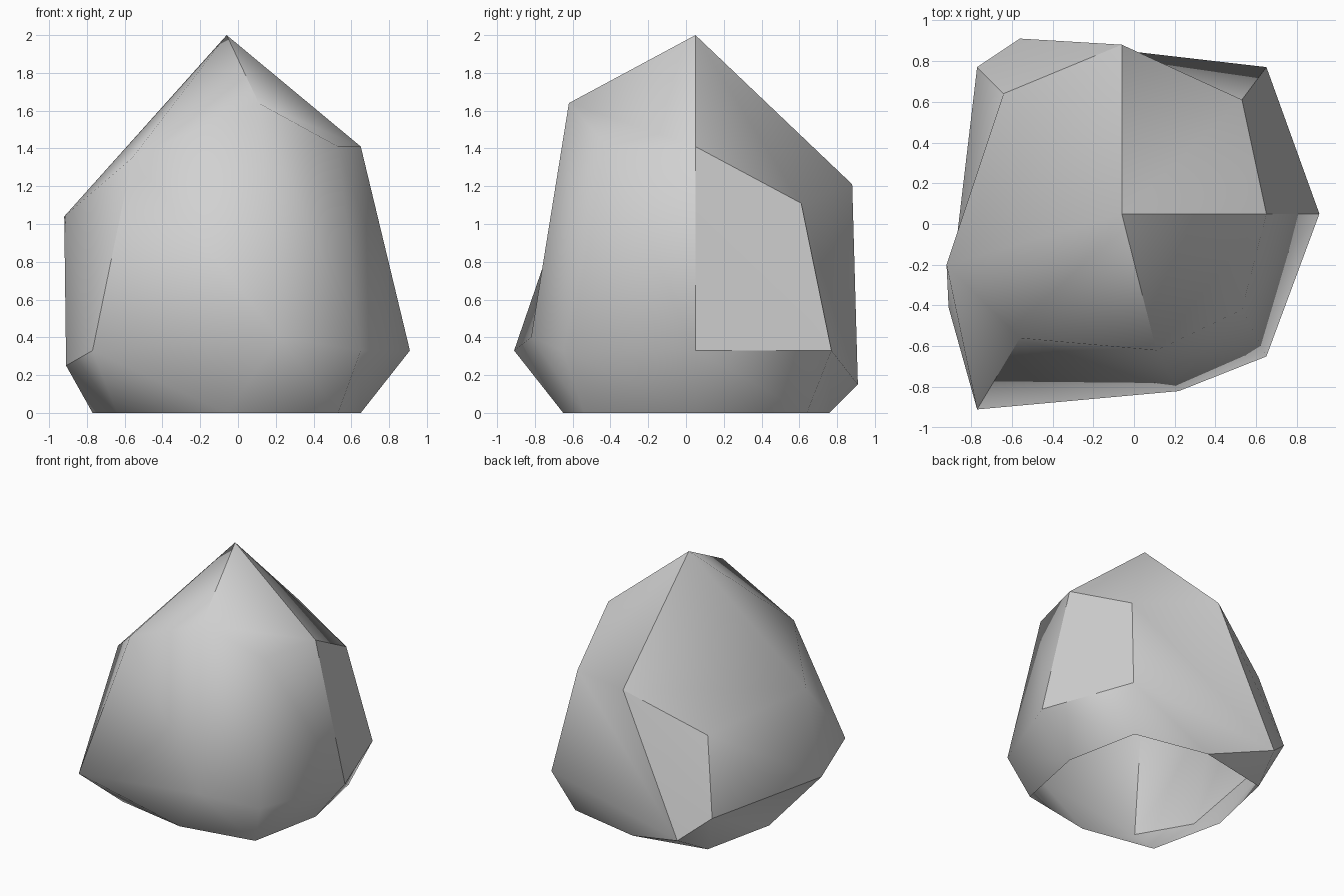
import bpy
import bmesh

default_cube = bpy.data.objects.get("Cube")
if default_cube:
    bpy.data.objects.remove(default_cube, do_unlink=True)

# Stone material
stone = bpy.data.materials.new("stone grey")
stone.use_nodes = True
colour = (0.64, 0.64, 0.64, 1)
stone.diffuse_color = colour
shader = next(n for n in stone.node_tree.nodes if n.type == "BSDF_PRINCIPLED")
shader.inputs["Base Color"].default_value = colour

# Three rings of eight points, counter-clockwise from the +x side; odd ones are corners
base_ring = [(.65, .05, 0), (.53, .64, 0), (-.06, .76, 0), (-.64, .64, 0),
             (-.77, .05, 0), (-.64, -.54, 0), (-.06, -.65, 0), (.53, -.54, 0)]
belly_ring = [(.91, .05, .33), (.65, .77, .33), (-.56, .91, .15), (-.77, .77, .33),
              (-.91, -.41, .25), (-.77, -.91, .33), (.22, -.82, .4), (.65, -.65, .33)]
shoulder_ring = [(.65, .05, 1.41), (.53, .61, 1.11), (-.06, .88, 1.21), (-.64, .64, .91),
                 (-.92, -.2, 1.04), (-.56, -.56, 1.35), (.11, -.62, 1.64), (.53, -.42, 1.41)]

bm = bmesh.new()
base, belly, shoulder = [[bm.verts.new(p) for p in ring]
                         for ring in (base_ring, belly_ring, shoulder_ring)]
peak = bm.verts.new((-.06, .05, 2))

# Side bands of slanted facets; the underside stays open
for lower, upper in ((base, belly), (belly, shoulder)):
    for i in range(8):
        j = (i + 1) % 8
        bm.faces.new((lower[i], lower[j], upper[i]))
        bm.faces.new((lower[j], upper[j], upper[i]))

# Crown: two corners rise in a ridge to the peak, the other two are cut across
for c in range(1, 8, 2):
    before, corner, after = shoulder[c - 1], shoulder[c], shoulder[(c + 1) % 8]
    if c in (1, 5):
        bm.faces.new((before, corner, peak))
        bm.faces.new((corner, after, peak))
    else:
        bm.faces.new((before, corner, after))
        bm.faces.new((before, after, peak))

# Smooth stone with a few chipped, sharp creases
for face in bm.faces:
    face.smooth = True
creases = [(peak, shoulder[i]) for i in (0, 2, 6)]
creases += [(shoulder[i], belly[i]) for i in (0, 1, 2, 3, 5)]
creases += [(shoulder[i], shoulder[i + 1]) for i in (0, 2)]
creases += [(belly[i], belly[i + 1]) for i in (0, 2, 3, 4)]
creases.append((belly[2], base[2]))
for pair in creases:
    bm.edges.get(pair).smooth = False

mesh = bpy.data.meshes.new("boulder")
bm.to_mesh(mesh)
bm.free()
mesh.materials.append(stone)
boulder = bpy.data.objects.new("boulder", mesh)
bpy.context.collection.objects.link(boulder)
